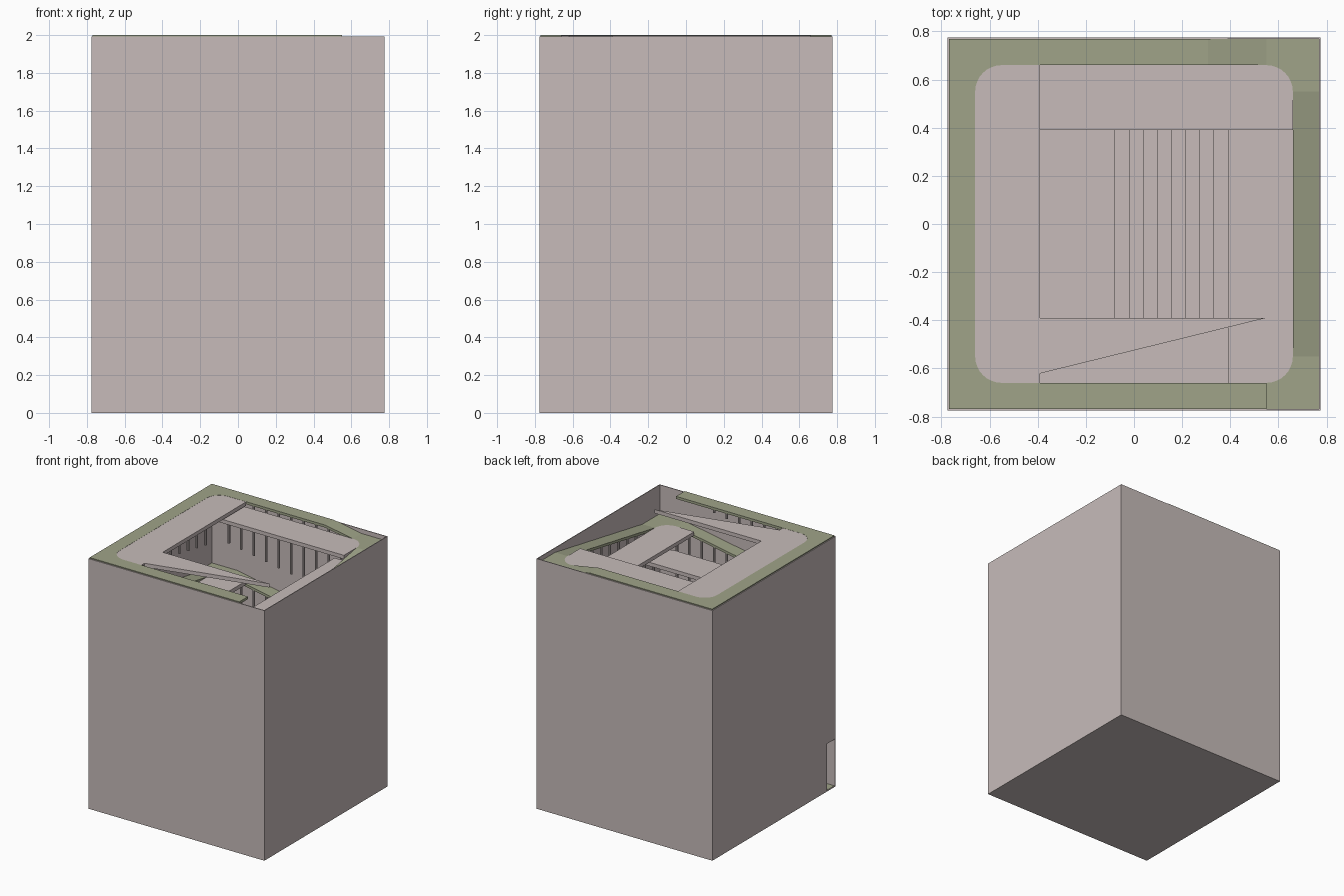
import bpy, bmesh, math

if "Cube" in bpy.data.objects:
    bpy.data.objects.remove(bpy.data.objects["Cube"])

OUT, INN, STRAIGHT, HOLE = 0.769, 0.66, 0.55, 0.39   # half sizes of the plan
LEVEL, TOP = 0.1957, 2.0                              # rise per side, total height
RAMP_T, SLAB_T, HANG = 0.02, 0.03, 0.53


def material(name, rgb):
    m = bpy.data.materials.new(name)
    m.diffuse_color = (*rgb, 1)
    m.use_nodes = True
    m.node_tree.nodes["Principled BSDF"].inputs["Base Color"].default_value = m.diffuse_color
    return m


STONE = material("pale_stone", (0.57, 0.50, 0.49))
GREEN = material("olive_green", (0.35, 0.37, 0.25))


def finish(bm, name, mat):
    bmesh.ops.recalc_face_normals(bm, faces=bm.faces)
    me = bpy.data.meshes.new(name)
    bm.to_mesh(me)
    bm.free()
    me.materials.append(mat)
    ob = bpy.data.objects.new(name, me)
    bpy.context.collection.objects.link(ob)
    return ob


def box(bm, x0, x1, y0, y1, z0, z1):
    r = bmesh.ops.create_cube(bm, size=1)
    for v in r["verts"]:
        v.co = ((x0 + x1) / 2 + v.co.x * (x1 - x0),
                (y0 + y1) / 2 + v.co.y * (y1 - y0),
                (z0 + z1) / 2 + v.co.z * (z1 - z0))


def turn(u, v, k):
    """Quarter-turn a point of the front side to side k (front, right, back, left)."""
    for _ in range(k % 4):
        u, v = -v, u
    return u, v


def arc(cx, cy, r, a0, a1, n=8):
    return [(cx + r * math.cos(math.radians(a0 + (a1 - a0) * i / n)),
             cy + r * math.sin(math.radians(a0 + (a1 - a0) * i / n))) for i in range(n + 1)]


# outer walls, with the entrance at the front end of the left wall
W, WT, WZ = 0.775, 0.006, 1.992
bm = bmesh.new()
box(bm, -W, W, -W, -W + WT, 0, WZ)
box(bm, -W, W, W - WT, W, 0, WZ)
box(bm, W - WT, W, -W + WT, W - WT, 0, WZ)
box(bm, -W, -W + WT, -0.67, W - WT, 0, WZ)
box(bm, -W, -W + WT, -W + WT, -0.67, 0.38, WZ)
finish(bm, "outer_walls", STONE)

# ground floor
bm = bmesh.new()
box(bm, -W, W, -W, W, 0, 0.004)
finish(bm, "ground_floor", STONE)

# winding ramp: list of (inner point, outer point, height) sections
R = INN - STRAIGHT


def corner(k, z):
    """Flat landing at the right-hand end of side k."""
    out = []
    for i, p in enumerate(arc(STRAIGHT, -STRAIGHT, R, -90, 0)):
        t = i / 4
        q = (STRAIGHT + (OUT - STRAIGHT) * min(t, 1),
             -OUT + (OUT - STRAIGHT) * max(t - 1, 0))
        out.append((turn(*p, k), turn(*q, k), z))
    return out


sections = corner(3, 0.006)
for k in range(13):
    z0, z1 = k * LEVEL, (k + 1) * LEVEL
    if z0 < TOP < z1:      # ramp levels out at the top
        u = -STRAIGHT + 2 * STRAIGHT * (TOP - z0) / LEVEL
        sections.append((turn(u, -INN, k), turn(u, -OUT, k), TOP))
    if k < 12:
        sections += corner(k, min(z1, TOP))
    else:
        sections.append((turn(STRAIGHT, -INN, k), turn(STRAIGHT, -OUT, k), TOP))
bm = bmesh.new()
prev = None
for p, q, z in sections:
    zb = max(z - RAMP_T, 0.001)
    ring = [bm.verts.new(c) for c in ((*p, z), (*q, z), (*q, zb), (*p, zb))]
    if prev:
        for i in range(4):
            j = (i + 1) % 4
            bm.faces.new((prev[i], prev[j], ring[j], ring[i]))
    else:
        bm.faces.new(ring)
    prev = ring
bm.faces.new(prev)
finish(bm, "winding_ramp", GREEN)

# flat gallery slab on each side, one per quarter turn
bm = bmesh.new()
for k in range(13):
    z = min(k * LEVEL, TOP - 0.001)
    pts = arc(-STRAIGHT, -STRAIGHT, R, 180, 270)
    if k < 12:
        pts += arc(STRAIGHT, -STRAIGHT, R, -90, 0) + [(INN, -HOLE)]
    else:
        pts += [(STRAIGHT, -INN), (STRAIGHT, -HOLE)]
    pts.append((-INN, -HOLE))
    if k == 0:
        continue           # the ground floor serves here
    if k == 12:
        pts = [(u, v) for i, (u, v) in enumerate(pts) if i != 9]
    f = bm.faces.new([bm.verts.new((*turn(u, v, k), z)) for u, v in pts])
    r = bmesh.ops.extrude_face_region(bm, geom=[f], use_keep_orig=True)
    for e in r["geom"]:
        if isinstance(e, bmesh.types.BMVert):
            e.co.z -= SLAB_T
finish(bm, "gallery_slabs", STONE)

# hanging rods below the inner edge of the ramp
bm = bmesh.new()
for k in range(13):
    for i in range(11):
        u = -0.55 + 0.11 * i
        z = k * LEVEL + LEVEL * i / 10
        top, bot = min(z, TOP) - 0.01, max(z - HANG, 0.003)
        if top - bot < 0.03:
            continue
        r = bmesh.ops.create_cone(bm, cap_ends=True, segments=8, radius1=0.01,
                                  radius2=0.01, depth=top - bot)
        x, y = turn(u, -INN - 0.011, k)
        bmesh.ops.translate(bm, verts=r["verts"], vec=(x, y, (top + bot) / 2))
finish(bm, "hanging_rods", STONE)

# wide steps in the court up to the first gallery on the right
bm = bmesh.new()
for i in range(8):
    x = -0.08 + 0.0587 * i
    box(bm, x, x + 0.0587, -HOLE, HOLE, 0.002, LEVEL * (i + 1) / 9)
finish(bm, "court_steps", STONE)
